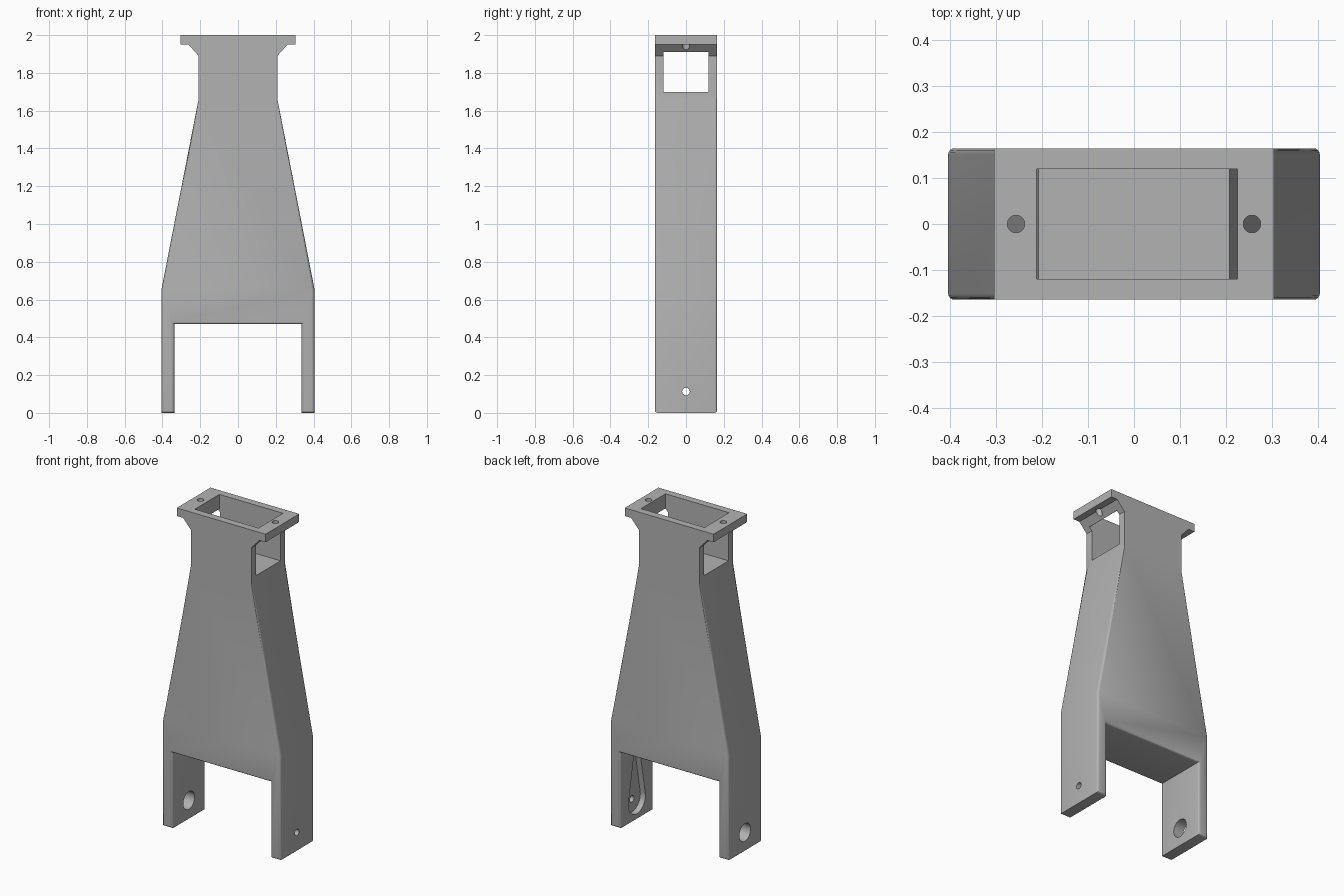
import bpy, bmesh, math
from mathutils import Matrix, Vector

cube = bpy.data.objects.get("Cube")
if cube:
    bpy.data.objects.remove(cube, do_unlink=True)

grey = bpy.data.materials.new("plain grey")
grey.use_nodes = True
COLOUR = (0.45, 0.45, 0.45, 1)
grey.diffuse_color = COLOUR
grey.node_tree.nodes["Principled BSDF"].inputs["Base Color"].default_value = COLOUR

DEPTH = 0.165      # half depth of the body
PIVOT_Z = 0.113    # height of the leg holes
ROUND_TOP = 1.68   # edges below this height are rounded


def to_object(name, bm):
    bmesh.ops.recalc_face_normals(bm, faces=bm.faces[:])
    mesh = bpy.data.meshes.new(name)
    bm.to_mesh(mesh)
    bm.free()
    mesh.materials.append(grey)
    obj = bpy.data.objects.new(name, mesh)
    bpy.context.collection.objects.link(obj)
    return obj


def prism(points, offset):
    """Bmesh of a closed outline swept along an offset."""
    bm = bmesh.new()
    face = bm.faces.new([bm.verts.new(p) for p in points])
    swept = bmesh.ops.extrude_face_region(bm, geom=[face], use_keep_orig=True)
    verts = [v for v in swept["geom"] if isinstance(v, bmesh.types.BMVert)]
    bmesh.ops.translate(bm, verts=verts, vec=offset)
    return bm


def box(name, low, high):
    low, high = Vector(low), Vector(high)
    bm = bmesh.new()
    bmesh.ops.create_cube(bm, size=1, matrix=Matrix.Translation((low + high) / 2)
                          @ Matrix.Diagonal((*(high - low), 1)))
    return to_object(name, bm)


def cylinder(name, centre, radius, length, turn=0):
    bm = bmesh.new()
    bmesh.ops.create_cone(bm, cap_ends=True, segments=40, radius1=radius,
                          radius2=radius, depth=length,
                          matrix=Matrix.Translation(centre) @ Matrix.Rotation(turn, 4, "Y"))
    return to_object(name, bm)


# Body: half outline mirrored across x, swept through the depth
half = [(0.305, 2), (0.305, 1.95), (0.262, 1.95), (0.208, 1.89), (0.208, 1.665),
        (0.405, 0.655), (0.405, 0), (0.337, 0), (0.337, 0.47)]
outline = half + [(-x, z) for x, z in reversed(half)]
bm = prism([(x, -DEPTH, z) for x, z in outline], (0, 2 * DEPTH, 0))

# Rounded front and back rims on the taper, legs and crotch
rims = [e for e in bm.edges
        if abs(e.verts[0].co.y - e.verts[1].co.y) < 0.01
        and max(v.co.z for v in e.verts) < ROUND_TOP]
bmesh.ops.bevel(bm, geom=rims, offset=0.014, offset_type="OFFSET", segments=4,
                profile=0.5, affect="EDGES", clamp_overlap=True)
body = to_object("tapered_bracket", bm)

# Cutters: top pocket, cross window, screw holes and leg holes
cutters = [
    box("pocket_cutter", (-0.212, -0.12, 1.7), (0.225, 0.12, 2.1)),
    box("window_cutter", (-0.5, -0.12, 1.7), (0.5, 0.12, 1.91)),
    cylinder("small_hole_cutter", (0.37, 0, PIVOT_Z), 0.02, 0.2, math.pi / 2),
    cylinder("large_hole_cutter", (-0.37, 0, PIVOT_Z), 0.055, 0.2, math.pi / 2),
]
for side in (-1, 1):
    cutters.append(cylinder("screw_hole_cutter", (side * 0.257, 0, 1.96), 0.019, 0.2))


# Teardrop recess on the inner face of the left leg
def arc(centre_z, radius, start, end, steps=20):
    angles = [math.radians(start + (end - start) * i / steps) for i in range(steps + 1)]
    return [(0.3, radius * math.cos(a), centre_z + radius * math.sin(a)) for a in angles]


teardrop = arc(PIVOT_Z, 0.083, -190, 10) + arc(0.41, 0.028, 10, 170)
cutters.append(to_object("teardrop_cutter", prism(teardrop, (0.072, 0, 0))))

for cutter in cutters:
    cutter.hide_render = True
    cut = body.modifiers.new(cutter.name, "BOOLEAN")
    cut.operation = "DIFFERENCE"
    cut.solver = "EXACT"
    cut.object = cutter

# Bake the cuts, then drop the cutters
bpy.context.view_layer.update()
baked = bpy.data.meshes.new_from_object(
    body.evaluated_get(bpy.context.evaluated_depsgraph_get()))
body.modifiers.clear()
body.data = baked
for cutter in cutters:
    bpy.data.objects.remove(cutter, do_unlink=True)

bpy.ops.object.select_all(action="DESELECT")
body.select_set(True)
bpy.context.view_layer.objects.active = body
bpy.ops.object.shade_smooth_by_angle(angle=math.radians(30))
